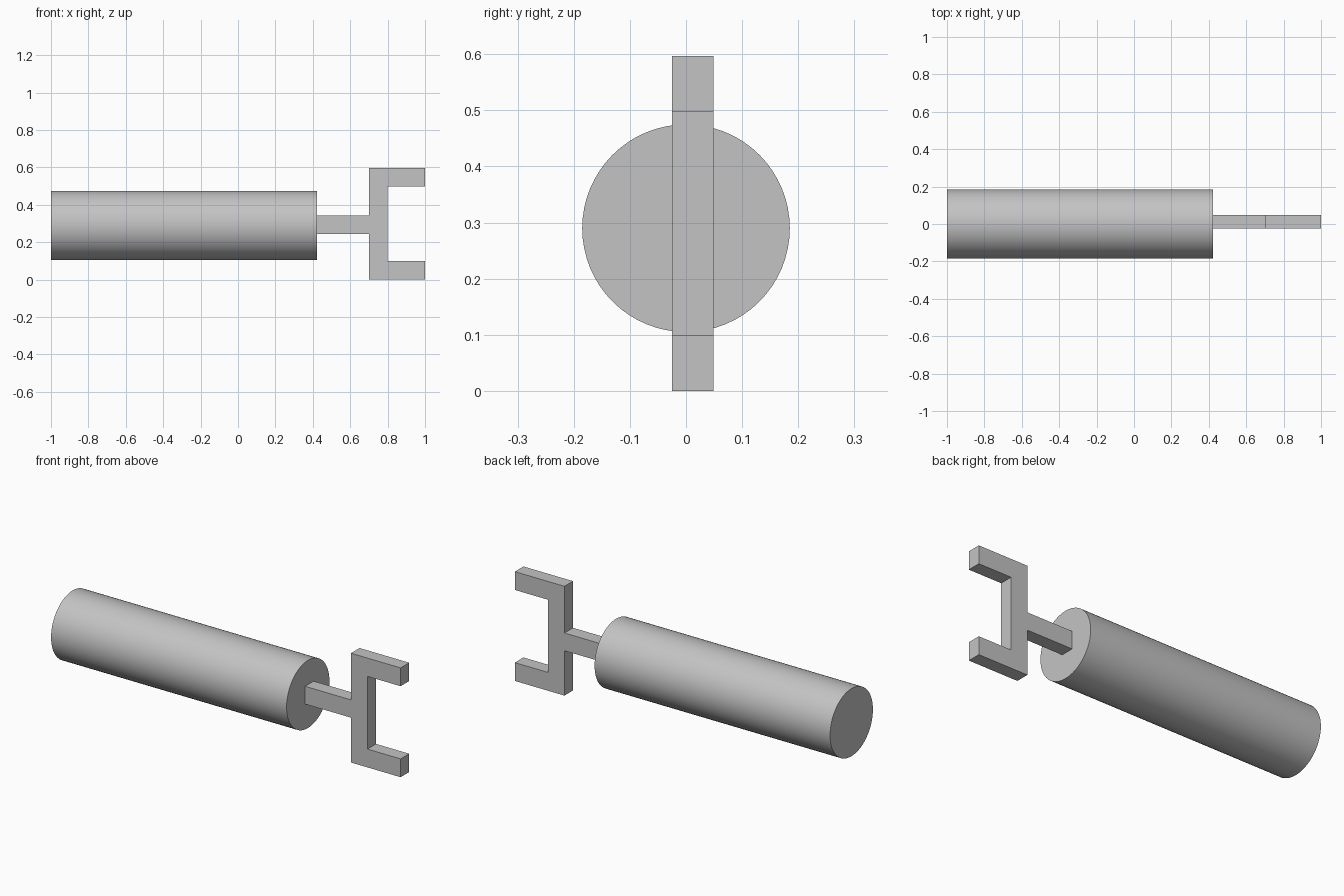
import bpy
import bmesh
import math
from mathutils import Matrix, Vector

cube = bpy.data.objects.get("Cube")
if cube:
    bpy.data.objects.remove(cube, do_unlink=True)

# Single plain grey
grey = bpy.data.materials.new("light grey")
grey.use_nodes = True
colour = (0.55, 0.55, 0.55, 1)
grey.diffuse_color = colour
grey.node_tree.nodes["Principled BSDF"].inputs["Base Color"].default_value = colour


def add_object(name, bm):
    bmesh.ops.recalc_face_normals(bm, faces=bm.faces)
    mesh = bpy.data.meshes.new(name)
    bm.to_mesh(mesh)
    bm.free()
    mesh.materials.append(grey)
    obj = bpy.data.objects.new(name, mesh)
    bpy.context.collection.objects.link(obj)
    return obj


# Handle: smooth cylinder lying along x
left, right, radius, axis_z = -1.0, 0.423, 0.185, 0.29
bm = bmesh.new()
place = Matrix.Translation((0.5 * (left + right), 0, axis_z)) @ Matrix.Rotation(math.pi / 2, 4, "Y")
bmesh.ops.create_cone(bm, cap_ends=True, segments=64, radius1=radius, radius2=radius,
                      depth=right - left, matrix=place)
handle = add_object("handle", bm)
bpy.context.view_layer.objects.active = handle
handle.select_set(True)
bpy.ops.object.shade_smooth_by_angle(angle=math.radians(30))
handle.select_set(False)

# Fork with stem: flat outline extruded through its thickness
outline = [(0.423, 0.245), (0.70, 0.245), (0.70, 0), (1, 0), (1, 0.1), (0.80, 0.1),
           (0.80, 0.497), (1, 0.497), (1, 0.597), (0.70, 0.597), (0.70, 0.342), (0.423, 0.342)]
front, back = -0.025, 0.049
bm = bmesh.new()
face = bm.faces.new([bm.verts.new((x, front, z)) for x, z in outline])
extruded = bmesh.ops.extrude_face_region(bm, geom=[face])["geom"]
moved = [v for v in extruded if isinstance(v, bmesh.types.BMVert)]
bmesh.ops.translate(bm, verts=moved, vec=Vector((0, back - front, 0)))
add_object("fork_and_stem", bm)
